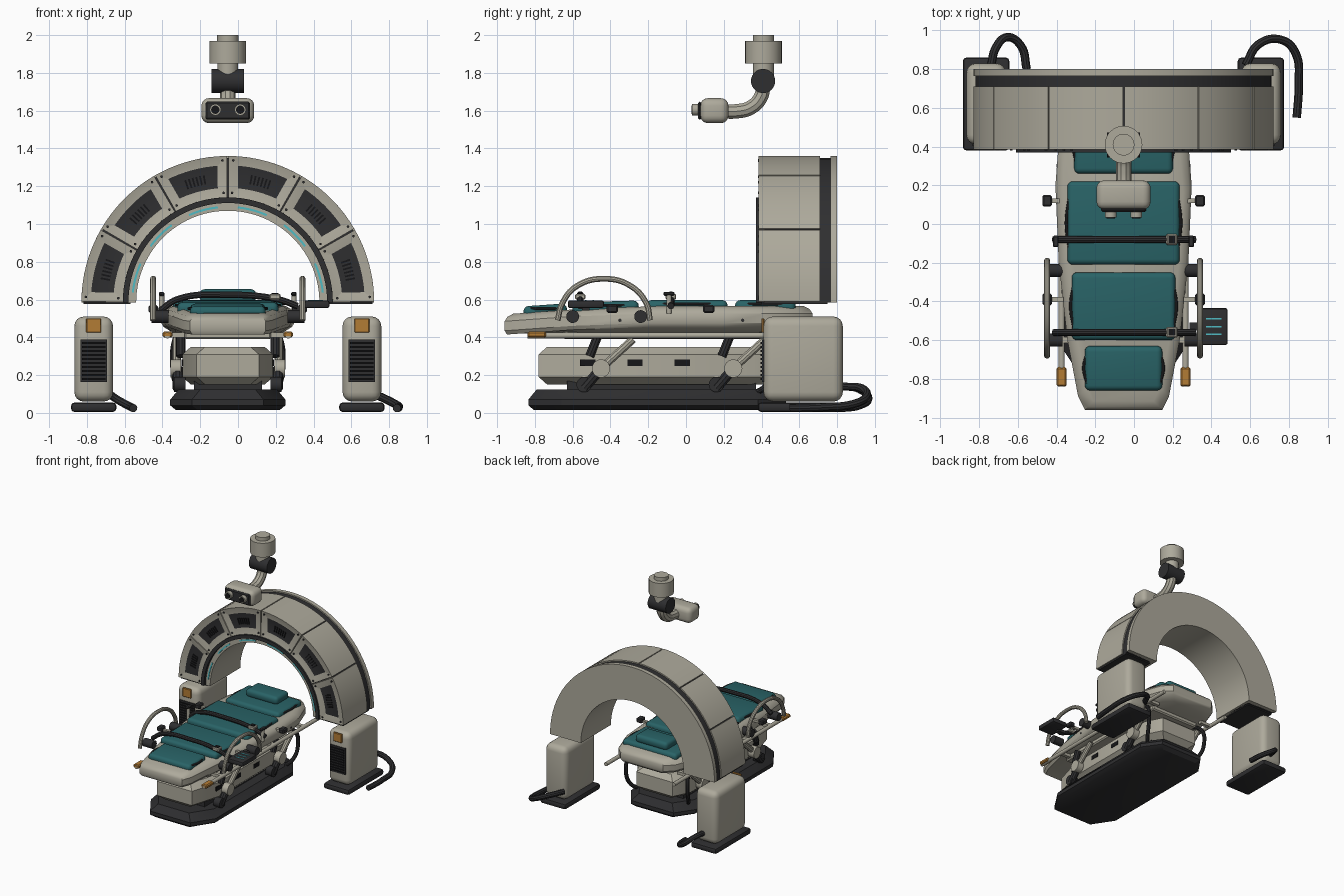
import bpy, bmesh
from math import sin, cos, pi, radians
from mathutils import Vector, Matrix

if "Cube" in bpy.data.objects:
    bpy.data.objects.remove(bpy.data.objects["Cube"])

CX = -0.054  # centre line of bed and arch
made = []


def material(name, rgb):
    m = bpy.data.materials.new(name)
    m.use_nodes = True
    m.diffuse_color = (*rgb, 1)
    m.node_tree.nodes["Principled BSDF"].inputs["Base Color"].default_value = (*rgb, 1)
    return m


SHELL = material("warm grey shell", (0.42, 0.40, 0.33))
DARK = material("charcoal", (0.028, 0.028, 0.03))
BLACK = material("black", (0.008, 0.008, 0.009))
TEAL = material("teal padding", (0.022, 0.125, 0.135))
GLOW = material("cyan light", (0.08, 0.5, 0.55))
ORANGE = material("orange", (0.45, 0.2, 0.035))


def link(name, data, *mats):
    ob = bpy.data.objects.new(name, data)
    for m in mats:
        data.materials.append(m)
    ob.location.x = CX
    bpy.context.collection.objects.link(ob)
    made.append(ob)
    return ob


def finish(name, bm, *mats):
    bmesh.ops.recalc_face_normals(bm, faces=bm.faces)
    me = bpy.data.meshes.new(name)
    bm.to_mesh(me)
    bm.free()
    return link(name, me, *mats)


def box(name, loc, size, mat, bevel=0.0, seg=3, tilt=0.0):
    bm = bmesh.new()
    bmesh.ops.create_cube(bm, size=1, matrix=Matrix.Diagonal((*size, 1)))
    if bevel:
        bmesh.ops.bevel(bm, geom=bm.edges[:], offset=bevel, segments=seg, profile=0.5, affect='EDGES')
    bm.transform(Matrix.Translation(loc) @ Matrix.Rotation(tilt, 4, 'X'))
    return finish(name, bm, mat)


def cyl(name, loc, r, depth, axis, mat, sides=32):
    bm = bmesh.new()
    rot = Vector((0, 0, 1)).rotation_difference(Vector(axis)).to_matrix().to_4x4()
    bmesh.ops.create_cone(bm, cap_ends=True, segments=sides, radius1=r, radius2=r, depth=depth,
                          matrix=Matrix.Translation(loc) @ rot)
    return finish(name, bm, mat)


def tube(name, pts, r, mat):
    cu = bpy.data.curves.new(name, 'CURVE')
    cu.dimensions = '3D'
    cu.bevel_depth, cu.bevel_resolution, cu.resolution_u = r, 3, 8
    cu.use_fill_caps = True
    sp = cu.splines.new('BEZIER')
    sp.bezier_points.add(len(pts) - 1)
    for bp, p in zip(sp.bezier_points, pts):
        bp.co = p
        bp.handle_left_type = bp.handle_right_type = 'AUTO'
    return link(name, cu, mat)


def sector(name, r0, r1, y0, y1, a0, a1, mat, n=8, inset=0.0):
    """Block swept around the arch axis; inset sinks a dark panel in its front."""
    bm = bmesh.new()
    rings = []
    for i in range(n + 1):
        a = radians(a0 + (a1 - a0) * i / n)
        rings.append([bm.verts.new((r * cos(a), y, 0.585 + r * sin(a)))
                      for r, y in ((r0, y0), (r1, y0), (r1, y1), (r0, y1))])
    front = []
    for p, q in zip(rings, rings[1:]):
        for k in range(4):
            f = bm.faces.new((p[k], p[(k + 1) % 4], q[(k + 1) % 4], q[k]))
            if k == 0:
                front.append(f)
    bm.faces.new(rings[0])
    bm.faces.new(rings[-1])
    if inset:
        bmesh.ops.recalc_face_normals(bm, faces=bm.faces)
        bmesh.ops.inset_region(bm, faces=front, thickness=inset, use_even_offset=True)
        bmesh.ops.translate(bm, verts=list({v for f in front for v in f.verts}), vec=(0, 0.012, 0))
        for f in front:
            f.material_index = 1
    return finish(name, bm, mat, DARK)


def loft(name, half, layers, mat, slope=False):
    """Mirrored plan outline stacked in layers of (height, inset)."""
    ring = half + [(-x, y) for x, y in reversed(half)]
    mid = (half[0][1] + half[-1][1]) / 2
    bm = bmesh.new()
    rows = []
    for z, d in layers:
        row = []
        for x, y in ring:
            drop = 0.04 * max(0, -0.4 - y) / 0.56 if slope and z > 0.45 else 0
            row.append(bm.verts.new((x - d * (1 if x > 0 else -1), y - d * (1 if y > mid else -1), z - drop)))
        rows.append(row)
    n = len(ring)
    for a, b in zip(rows, rows[1:]):
        for i in range(n):
            bm.faces.new((a[i], a[(i + 1) % n], b[(i + 1) % n], b[i]))
    bm.faces.new(rows[0])
    bm.faces.new(rows[-1])
    return finish(name, bm, mat)


# Scanner arch
sector("arch_core", 0.50, 0.765, 0.415, 0.77, 0, 180, DARK, 48)
sector("arch_liner", 0.485, 0.526, 0.395, 0.80, 0, 180, SHELL, 48)
sector("arch_back_flange", 0.485, 0.775, 0.765, 0.80, 0, 180, SHELL, 48)
sector("arch_front_ring", 0.526, 0.556, 0.37, 0.45, 0, 180, DARK, 48)
for i in range(6):
    mid = 15 + 30 * i
    sector("arch_segment", 0.556, 0.775, 0.385, 0.71, mid - 14.7, mid + 14.7, SHELL, 10, 0.05)
    sector("arch_light", 0.500, 0.511, 0.390, 0.40, mid - 9, mid + 9, GLOW)
    for k in range(6):
        a = mid + (k - 2.5) * 1.7
        sector("arch_vent", 0.635, 0.685, 0.391, 0.40, a - 0.4, a + 0.4, BLACK, 1)
    for r in (0.58, 0.752):
        for da in (-12.8, 12.8):
            a = radians(mid + da)
            cyl("arch_bolt", (r * cos(a), 0.384, 0.585 + r * sin(a)), 0.007, 0.008, (0, 1, 0), DARK, 8)

for s in (-1, 1):
    box("arch_end_plate", (s * 0.64, 0.575, 0.582), (0.25, 0.35, 0.012), DARK)
    # Floor pedestals
    x = s * 0.71
    box("pedestal_base", (x, 0.62, 0.03), (0.24, 0.48, 0.05), DARK, 0.018, 2)
    box("pedestal", (x, 0.62, 0.285), (0.205, 0.42, 0.45), SHELL, 0.05, 4)
    box("pedestal_grille", (x, 0.408, 0.275), (0.14, 0.012, 0.225), DARK)
    for k in range(10):
        box("grille_slat", (x, 0.40, 0.18 + k * 0.021), (0.125, 0.012, 0.01), BLACK)
    box("pedestal_badge", (x, 0.407, 0.463), (0.08, 0.016, 0.075), ORANGE, 0.004, 1)

# Floor cables
tube("cable_right", [(-0.685, 0.82, 0.14), (-0.66, 0.91, 0.13), (-0.60, 0.965, 0.08),
                     (-0.53, 0.92, 0.04), (-0.50, 0.80, 0.025)], 0.022, DARK)
tube("cable_left", [(0.63, 0.82, 0.14), (0.70, 0.93, 0.13), (0.82, 0.95, 0.08), (0.89, 0.88, 0.045),
                    (0.905, 0.72, 0.03), (0.895, 0.55, 0.025)], 0.022, DARK)

# Ceiling camera arm
UP, ACROSS, DEEP = (0, 0, 1), (1, 0, 0), (0, 1, 0)
cyl("ceiling_cap", (0, 0.41, 1.98), 0.056, 0.04, UP, SHELL)
cyl("ceiling_mount", (0, 0.41, 1.91), 0.097, 0.12, UP, SHELL)
cyl("arm_neck", (0, 0.41, 1.81), 0.055, 0.10, UP, SHELL)
cyl("arm_joint", (0, 0.408, 1.757), 0.064, 0.17, ACROSS, DARK)
tube("camera_arm", [(0, 0.41, 1.74), (0, 0.395, 1.67), (0, 0.34, 1.615), (0, 0.27, 1.597), (0, 0.18, 1.597)],
     0.04, SHELL)
box("camera_head", (0, 0.15, 1.6), (0.28, 0.15, 0.132), SHELL, 0.04, 4)
box("camera_face", (0, 0.073, 1.6), (0.235, 0.02, 0.095), DARK, 0.008, 1)
for s in (-1, 1):
    cyl("lens_ring", (s * 0.066, 0.05, 1.605), 0.03, 0.035, DEEP, SHELL, 24)
    cyl("lens", (s * 0.066, 0.035, 1.605), 0.022, 0.012, DEEP, BLACK, 24)

# Bed base and lift body
loft("bed_base", [(0.19, -0.835), (0.305, -0.66), (0.305, 0.38), (0.20, 0.53)],
     [(0.015, 0.03), (0.04, 0), (0.07, 0), (0.125, 0.045)], DARK)
box("lift_neck", (0, -0.13, 0.14), (0.36, 1.0, 0.06), DARK)
loft("lift_body", [(0.165, -0.78), (0.24, -0.52), (0.24, 0.36), (0.17, 0.50)],
     [(0.15, 0.045), (0.19, 0), (0.31, 0), (0.35, 0.045)], SHELL)
box("bed_subframe", (0, -0.1, 0.415), (0.46, 1.1, 0.05), SHELL, 0.01, 1)

# Bed deck
loft("bed_deck", [(0.20, -0.96), (0.235, -0.89), (0.29, -0.6), (0.335, -0.2), (0.352, 0.2), (0.335, 0.42),
                  (0.27, 0.60), (0.20, 0.67)],
     [(0.425, 0.06), (0.455, 0.012), (0.475, 0), (0.525, 0), (0.548, 0.014), (0.565, 0.045)], SHELL, True)

# Padding
for name, y, length, w, top, tilt in (("foot_pad", -0.745, 0.23, 0.40, 0.572, 0.07),
                                      ("leg_pad", -0.425, 0.35, 0.535, 0.59, 0.03),
                                      ("torso_pad", 0.005, 0.43, 0.58, 0.597, 0),
                                      ("head_pad", 0.42, 0.32, 0.51, 0.597, 0)):
    box(name, (0, y, top - 0.035), (w, length, 0.07), TEAL, 0.028, 4, tilt)
    for s in (-1, 1):
        h = length * 0.34
        tube("pad_trim", [(s * (w / 2 - 0.012), y - h, top - 0.02), (s * (w / 2 + 0.006), y, top - 0.02),
                          (s * (w / 2 - 0.012), y + h, top - 0.02)], 0.008, DARK)
box("pillow", (0, 0.47, 0.62), (0.30, 0.17, 0.07), TEAL, 0.028, 4)

# Restraint straps
for y in (-0.56, -0.08):
    tube("strap", [(-0.36, y, 0.54), (-0.27, y, 0.60), (0, y, 0.625), (0.27, y, 0.60), (0.37, y, 0.565)], 0.018, DARK)
    box("buckle", (0.25, y, 0.615), (0.06, 0.055, 0.03), SHELL, 0.006, 1)
    box("buckle_centre", (0.25, y, 0.631), (0.036, 0.034, 0.006), BLACK)

# Mirrored side fittings
for s in (-1, 1):
    tube("grab_rail", [(s * 0.395, y, z) for y, z in ((-0.68, 0.49), (-0.655, 0.58), (-0.58, 0.67), (-0.43, 0.71),
                                                      (-0.29, 0.67), (-0.21, 0.58), (-0.19, 0.49))], 0.016, SHELL)
    for y in (-0.6, -0.24):
        cyl("rail_knob", (s * 0.36, y, 0.51), 0.034, 0.09, ACROSS, DARK, 20)
    for y in (-0.39, 0.12):
        box("side_clamp", (s * 0.395, y, 0.55), (0.05, 0.06, 0.04), DARK, 0.008, 1)
        box("clamp_stem", (s * 0.35, y, 0.54), (0.08, 0.025, 0.02), SHELL)
    cyl("strap_post", (s * 0.35, -0.09, 0.575), 0.014, 0.10, UP, SHELL, 16)
    box("strap_post_cap", (s * 0.35, -0.09, 0.63), (0.03, 0.06, 0.02), DARK, 0.006, 1)
    cyl("side_bar", (s * 0.32, -0.07, 0.41), 0.016, 1.54, DEEP, SHELL, 16)
    box("bar_grip", (s * 0.32, -0.79, 0.415), (0.052, 0.10, 0.03), ORANGE, 0.008, 1)
    for y in (-0.6, 0.1, 0.5):
        box("bar_bracket", (s * 0.27, y, 0.412), (0.10, 0.03, 0.025), SHELL)
    for y in (-0.52, -0.27, -0.02):
        box("body_slot", (s * 0.24, y, 0.265), (0.008, 0.08, 0.035), BLACK)
    for y in (-0.35, -0.11, 0.14, 0.3):
        cyl("deck_screw", (s * (0.327 + 0.04 * y), y, 0.49), 0.009, 0.016, ACROSS, DARK, 10)
    # Lift links
    for y in (-0.45, 0.25):
        cyl("link_pivot", (s * 0.275, y, 0.235), 0.048, 0.055, ACROSS, SHELL, 24)
        tube("upper_link", [(s * 0.27, y, 0.235), (s * 0.27, y + 0.17, 0.39)], 0.022, SHELL)
        tube("lower_link", [(s * 0.265, y - 0.09, 0.13), (s * 0.265, y, 0.235)], 0.028, DARK)
        cyl("link_foot", (s * 0.255, y - 0.09, 0.15), 0.04, 0.06, ACROSS, DARK, 20)
        tube("rear_link", [(s * 0.25, y - 0.06, 0.30), (s * 0.25, y - 0.02, 0.40)], 0.025, DARK)
    # Rear hoses
    tube("bed_hose", [(s * 0.24, 0.36, 0.44), (s * 0.28, 0.45, 0.38), (s * 0.29, 0.47, 0.26),
                      (s * 0.27, 0.43, 0.15), (s * 0.22, 0.36, 0.10)], 0.016, DARK)

# Control panel
box("control_panel", (0.465, -0.53, 0.575), (0.145, 0.19, 0.04), DARK, 0.01, 2)
box("panel_arm", (0.38, -0.53, 0.555), (0.08, 0.04, 0.025), DARK)
for k in range(3):
    box("panel_line", (0.465, -0.57 + k * 0.04, 0.596), (0.08, 0.008, 0.004), GLOW)

# Turn tubes into meshes and smooth rounded surfaces
bpy.ops.object.select_all(action='DESELECT')
for ob in made:
    ob.select_set(True)
bpy.context.view_layer.objects.active = next(o for o in made if o.type == 'CURVE')
bpy.ops.object.convert(target='MESH')
bpy.ops.object.shade_smooth_by_angle(angle=radians(32))
